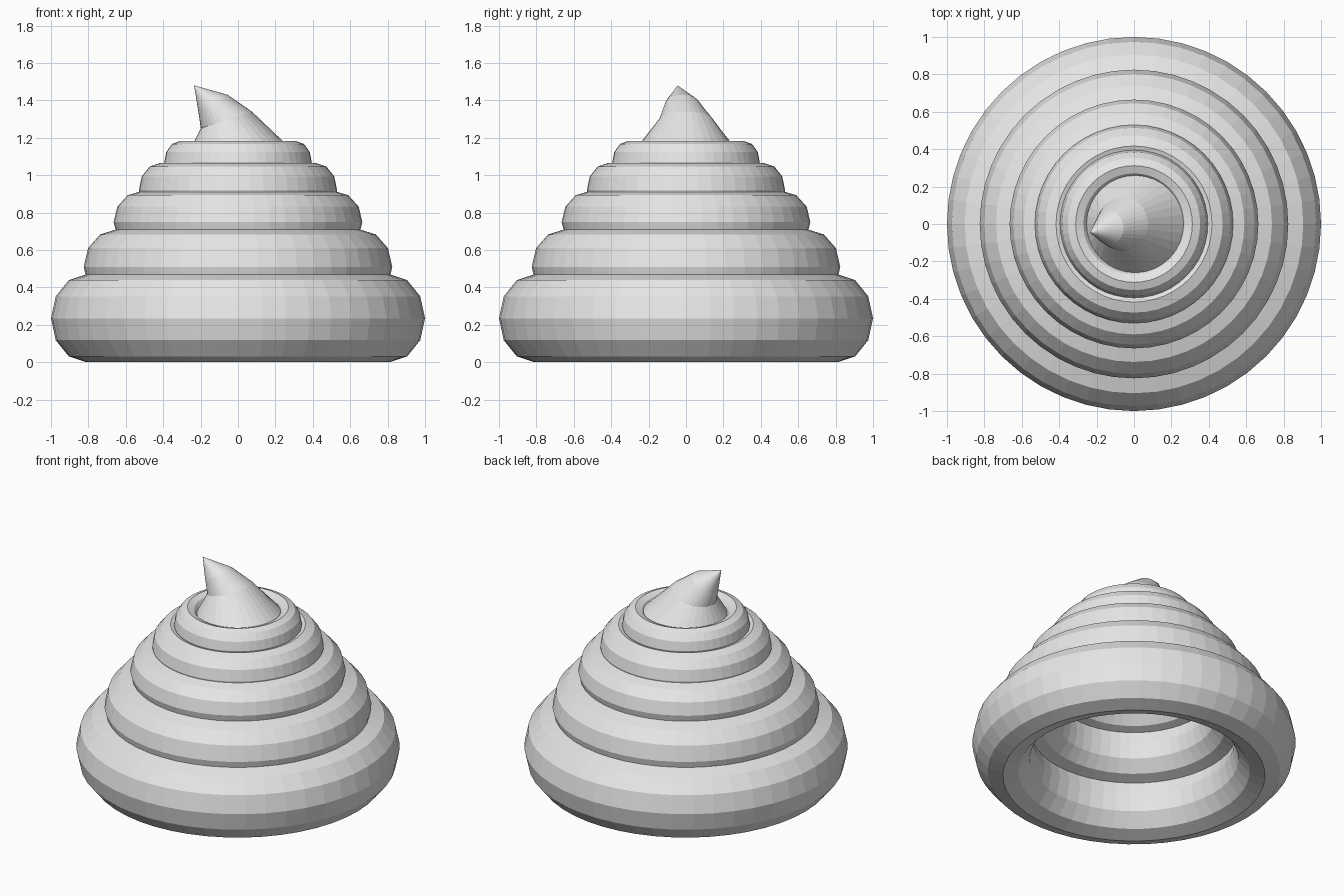
import bpy
import bmesh
from math import cos, sin, radians, tau
from mathutils import Vector

cube = bpy.data.objects.get("Cube")
if cube:
    bpy.data.objects.remove(cube, do_unlink=True)

# Single plain grey material
GREY = (0.8, 0.8, 0.8, 1.0)
grey = bpy.data.materials.new("plain_grey")
grey.use_nodes = True
grey.diffuse_color = GREY
for node in grey.node_tree.nodes:
    if node.type == "BSDF_PRINCIPLED":
        node.inputs["Base Color"].default_value = GREY


def coil(name, outer, minor, middle, half_height):
    """Flat-shaded ring, stretched vertically to the wanted height."""
    bpy.ops.mesh.primitive_torus_add(
        major_segments=48, minor_segments=12,
        major_radius=outer - minor, minor_radius=minor,
        location=(0, 0, middle))
    ring = bpy.context.object
    ring.name = name
    ring.scale.z = half_height / minor
    ring.data.materials.append(grey)


# Stacked coils: outer radius, tube radius, centre height, half height
coil("bottom_coil", 1.0, 0.19, 0.235, 0.235)
coil("lower_coil", 0.825, 0.175, 0.51, 0.2)
coil("middle_coil", 0.665, 0.15, 0.75, 0.165)
coil("upper_coil", 0.53, 0.113, 0.92, 0.145)
coil("top_coil", 0.395, 0.083, 1.065, 0.117)

# Bent tip: tilted circles (centre, radius, tilt) closing on one point
SIDES = 32
sections = [
    (Vector((0.02, 0, 1.12)), 0.285, 0),
    (Vector((-0.062, 0, 1.295)), 0.144, 18),
    (Vector((-0.134, -0.02, 1.385)), 0.09, 30),
]
bm = bmesh.new()
loops = []
for centre, radius, tilt in sections:
    across = Vector((cos(radians(tilt)), 0, sin(radians(tilt))))
    depth = Vector((0, 1, 0))
    angles = [tau * i / SIDES for i in range(SIDES)]
    loops.append([bm.verts.new(centre + radius * (across * cos(a) + depth * sin(a)))
                  for a in angles])
point = bm.verts.new((-0.235, -0.045, 1.48))
for i in range(SIDES):
    j = (i + 1) % SIDES
    for low, high in zip(loops, loops[1:]):
        bm.faces.new((low[i], low[j], high[j], high[i]))
    bm.faces.new((loops[-1][i], loops[-1][j], point))
bm.faces.new(loops[0][::-1])
bmesh.ops.recalc_face_normals(bm, faces=bm.faces)
mesh = bpy.data.meshes.new("curled_tip")
bm.to_mesh(mesh)
bm.free()
mesh.materials.append(grey)
bpy.context.collection.objects.link(bpy.data.objects.new("curled_tip", mesh))
